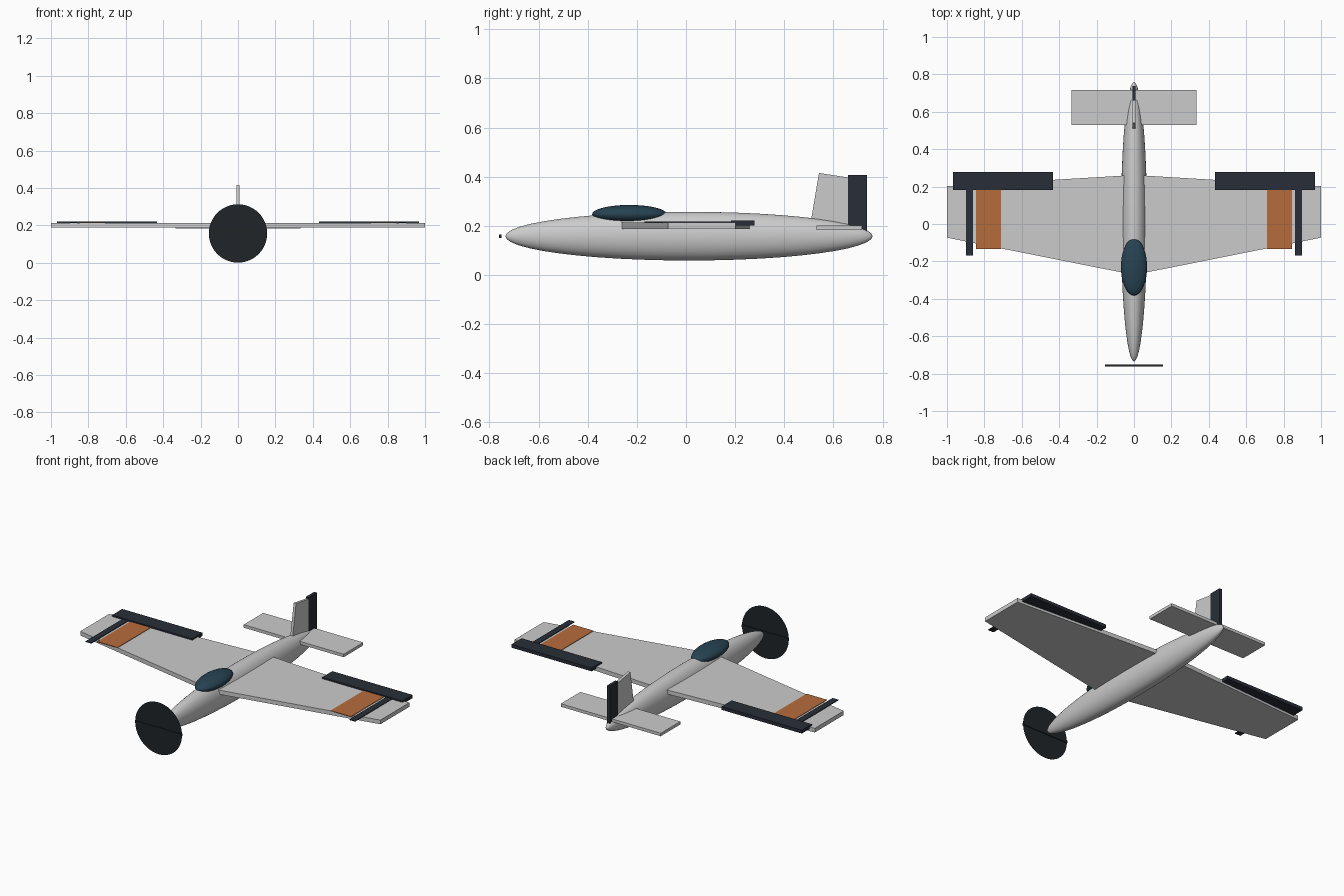
import bpy, bmesh

if "Cube" in bpy.data.objects:
    bpy.data.objects.remove(bpy.data.objects["Cube"])


def material(name, rgb):
    m = bpy.data.materials.new(name)
    m.diffuse_color = (*rgb, 1)
    m.use_nodes = True
    m.node_tree.nodes["Principled BSDF"].inputs["Base Color"].default_value = m.diffuse_color
    return m


DARK = material("dark_trim", (0.022, 0.027, 0.038))
PROP = material("propeller_black", (0.014, 0.018, 0.022))
ORANGE = material("orange_band", (0.47, 0.15, 0.045))
GLASS = material("canopy_glass", (0.02, 0.055, 0.085))


def box(name, x, y, z, mat=None):
    """Box from (min, max) pairs along each axis."""
    bpy.ops.mesh.primitive_cube_add(size=1, location=[sum(p) / 2 for p in (x, y, z)])
    o = bpy.context.object
    o.name = name
    o.scale = [p[1] - p[0] for p in (x, y, z)]
    if mat:
        o.data.materials.append(mat)
    return o


def ellipsoid(name, centre, radii, mat=None):
    bpy.ops.mesh.primitive_uv_sphere_add(segments=48, ring_count=24, location=centre)
    o = bpy.context.object
    o.name = name
    o.scale = radii
    bpy.ops.object.shade_smooth()
    if mat:
        o.data.materials.append(mat)
    return o


def prism(name, outline, direction):
    """Closed outline of 3D points extruded along a direction."""
    bm = bmesh.new()
    face = bm.faces.new([bm.verts.new(p) for p in outline])
    ext = bmesh.ops.extrude_face_region(bm, geom=[face], use_keep_orig=True)
    verts = [g for g in ext["geom"] if isinstance(g, bmesh.types.BMVert)]
    bmesh.ops.translate(bm, verts=verts, vec=direction)
    bmesh.ops.recalc_face_normals(bm, faces=bm.faces)
    me = bpy.data.meshes.new(name)
    bm.to_mesh(me)
    bm.free()
    o = bpy.data.objects.new(name, me)
    bpy.context.collection.objects.link(o)
    return o


# Fuselage and canopy
ellipsoid("fuselage", (0, 0.012, 0.158), (0.07, 0.747, 0.099))
ellipsoid("canopy", (0, -0.23, 0.247), (0.07, 0.152, 0.038), GLASS)

# Tapered wing
half = [(0, -0.272), (1, -0.073), (1, 0.202), (0, 0.262)]
outline = half + [(-1, 0.202), (-1, -0.073)]
prism("wing", [(x, y, 0.188) for x, y in outline], (0, 0, 0.025))

# Ailerons, orange bands and dark stripes on both wings
for side, s in (("right", 1), ("left", -1)):
    def span(a, b):
        return tuple(sorted((s * a, s * b)))
    box(side + "_aileron", span(0.433, 0.967), (0.183, 0.279), (0.202, 0.222), DARK)
    box(side + "_wing_band", span(0.71, 0.845), (-0.133, 0.182), (0.212, 0.216), ORANGE)
    box(side + "_wing_stripe", span(0.86, 0.898), (-0.168, 0.186), (0.2125, 0.217), DARK)

# Tail
box("tailplane", (-0.333, 0.333), (0.53, 0.716), (0.183, 0.201))
fin = [(0.505, 0.2), (0.541, 0.415), (0.69, 0.392), (0.71, 0.2)]
prism("fin", [(-0.008, y, z) for y, z in fin], (0.016, 0, 0))
box("rudder", (-0.009, 0.009), (0.66, 0.737), (0.18, 0.406), DARK)

# Spinning propeller disc with its blade
bpy.ops.mesh.primitive_circle_add(vertices=48, radius=0.156, fill_type='NGON',
                                  location=(0, -0.756, 0.157), rotation=(1.570796, 0, 0))
disc = bpy.context.object
disc.name = "propeller_disc"
disc.data.materials.append(PROP)
box("propeller_blade", (-0.155, 0.155), (-0.761, -0.751), (0.151, 0.164), PROP)
